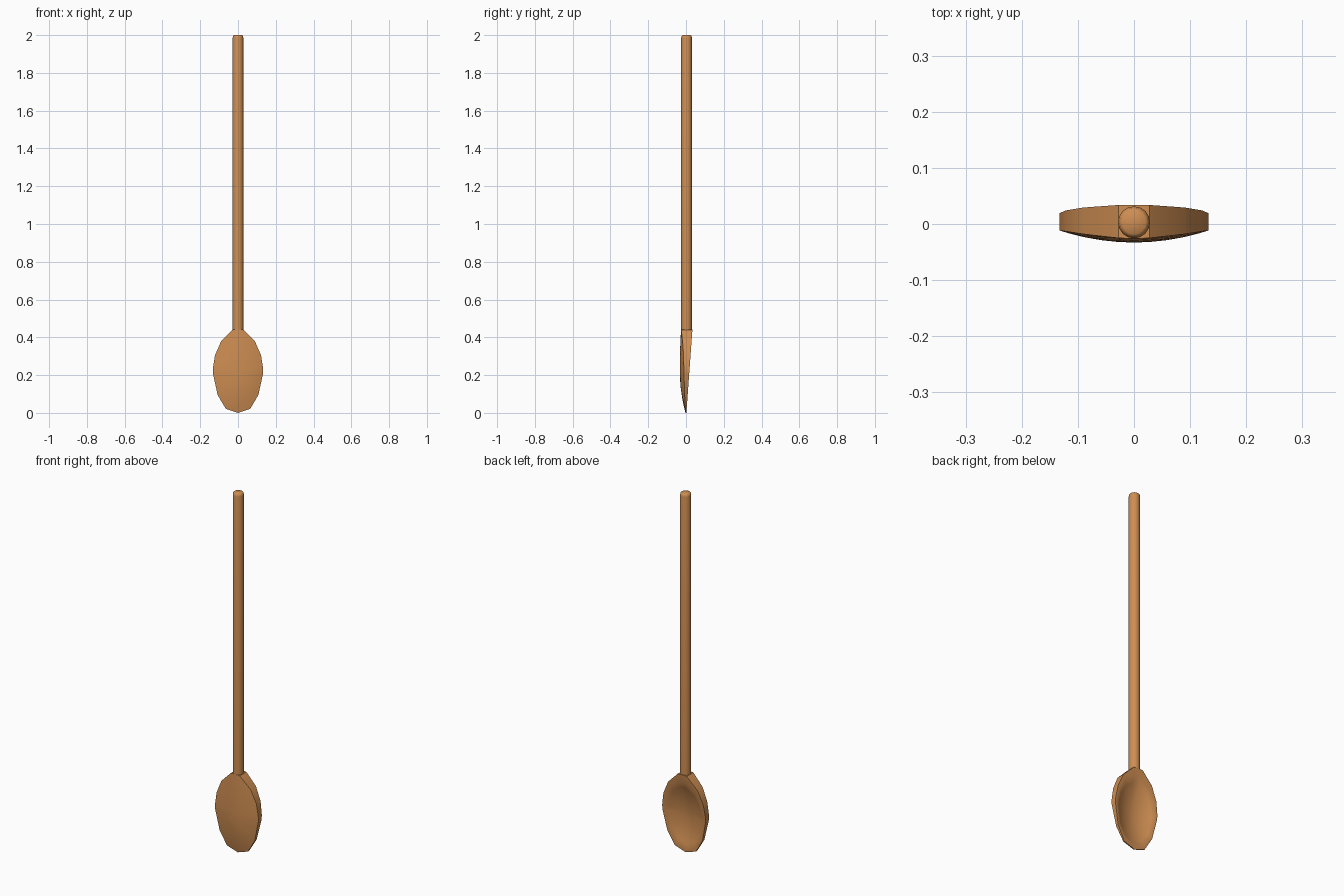
import bpy, bmesh, math

if "Cube" in bpy.data.objects:
    bpy.data.objects.remove(bpy.data.objects["Cube"])

wood = bpy.data.materials.new("warm wood")
wood.diffuse_color = (0.62, 0.27, 0.085, 1)
wood.use_nodes = True
wood.node_tree.nodes["Principled BSDF"].inputs["Base Color"].default_value = wood.diffuse_color


def add_object(name, bm, angle):
    bmesh.ops.recalc_face_normals(bm, faces=bm.faces[:])
    me = bpy.data.meshes.new(name)
    bm.to_mesh(me)
    bm.free()
    me.materials.append(wood)
    ob = bpy.data.objects.new(name, me)
    bpy.context.collection.objects.link(ob)
    bpy.context.view_layer.objects.active = ob
    ob.select_set(True)
    bpy.ops.object.shade_smooth_by_angle(angle=math.radians(angle))
    ob.select_set(False)
    return ob


def ring(bm, pts):
    return [bm.verts.new(p) for p in pts]


def bridge(bm, a, b):
    n = len(a)
    for i in range(n):
        j = (i + 1) % n
        bm.faces.new((a[i], a[j], b[j], b[i]))


def fan(bm, loop, p):
    c = bm.verts.new(p)
    n = len(loop)
    for i in range(n):
        bm.faces.new((loop[i], loop[(i + 1) % n], c))


# Bowl outline: half width, height, y of the lower front edge
half = [(0, 0.0, -.003), (.065, .022, -.004), (.108, .095, -.007),
        (.133, .21, -.011), (.133, .235, -.0115), (.122, .305, -.013),
        (.090, .378, -.018), (.028, .44, -.025)]
outline = half + [(0, .442, -.026)] + [(-x, z, y) for x, z, y in half[:0:-1]]


def back_y(z):
    return .002 + .032 * z / .442


bm = bmesh.new()
# Convex front of the bowl
front_edge = ring(bm, [(x, y, z) for x, z, y in outline])
prev = front_edge
for t in (.85, .65, .42, .2):
    nxt = ring(bm, [(x * t, y * t * t - .033 * (1 - t * t), .225 + (z - .225) * t)
                    for x, z, y in outline])
    bridge(bm, prev, nxt)
    prev = nxt
fan(bm, prev, (0, -.033, .225))

# Side wall and rim
rim = ring(bm, [(x, back_y(z), z) for x, z, y in outline])
bridge(bm, front_edge, rim)

# Hollow on the back, an oval inside the rim
oval = []
for x, z, y in outline:
    a = math.atan2(x / .12, (z - .205) / .19)
    oval.append((.121 * math.sin(a), .205 + .19 * math.cos(a)))
prev = rim
for t in (1, .85, .65, .42, .2):
    pts = []
    for x, z in oval:
        zz = .205 + (z - .205) * t
        pts.append((x * t, back_y(zz) - .036 * (1 - t * t), zz))
    nxt = ring(bm, pts)
    bridge(bm, prev, nxt)
    prev = nxt
fan(bm, prev, (0, back_y(.205) - .036, .205))
add_object("bowl", bm, 30)

# Round handle with a slightly softened end
bm = bmesh.new()
loops = []
for r, z in ((.0285, .42), (.0285, 1.985), (.026, 1.996), (.021, 2.0)):
    loops.append(ring(bm, [(r * math.cos(i * math.tau / 16),
                            .003 + r * math.sin(i * math.tau / 16), z)
                           for i in range(16)]))
for a, b in zip(loops, loops[1:]):
    bridge(bm, a, b)
bm.faces.new(loops[0])
bm.faces.new(loops[-1])
add_object("handle", bm, 40)
